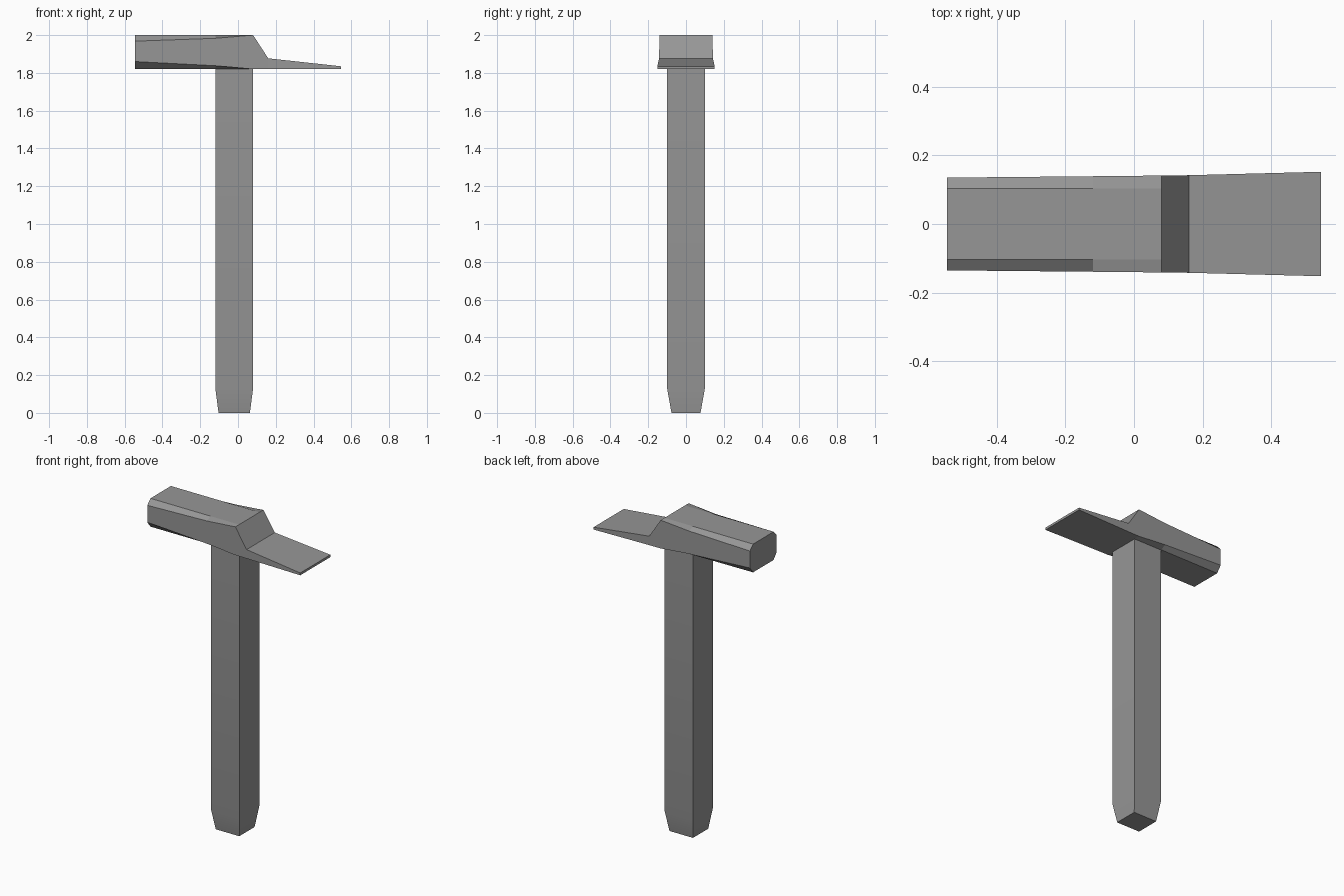
import bpy
import bmesh
import math

if "Cube" in bpy.data.objects:
    bpy.data.objects.remove(bpy.data.objects["Cube"])

# Dark grey finish shared by both parts
grey = bpy.data.materials.new("dark_grey")
grey.diffuse_color = (0.306, 0.306, 0.306, 1)
grey.use_nodes = True
grey.node_tree.nodes["Principled BSDF"].inputs["Base Color"].default_value = grey.diffuse_color


def loft(name, rings):
    """Skin a list of equal-length point rings and cap both ends."""
    bm = bmesh.new()
    loops = [[bm.verts.new(p) for p in ring] for ring in rings]
    n = len(loops[0])
    for a, b in zip(loops, loops[1:]):
        for i in range(n):
            j = (i + 1) % n
            bm.faces.new((a[i], a[j], b[j], b[i]))
    bm.faces.new(loops[0])
    bm.faces.new(loops[-1])
    bmesh.ops.recalc_face_normals(bm, faces=bm.faces)
    mesh = bpy.data.meshes.new(name)
    bm.to_mesh(mesh)
    bm.free()
    mesh.materials.append(grey)
    obj = bpy.data.objects.new(name, mesh)
    bpy.context.collection.objects.link(obj)
    return obj


# Handle: square post with a softly shaded taper at the butt
def square(z, hx, hy):
    cx = -0.02
    return [(cx - hx, -hy, z), (cx + hx, -hy, z), (cx + hx, hy, z), (cx - hx, hy, z)]


handle = loft("handle", [square(0, 0.083, 0.077), square(0.13, 0.1, 0.1), square(1.82, 0.1, 0.1)])
bpy.context.view_layer.objects.active = handle
handle.select_set(True)
bpy.ops.object.shade_smooth_by_angle(angle=math.radians(30))


# Head: eight-sided sections, chamfers fading out into the flat blade
def section(x, half, flat, top, side_top, side_bottom, bottom=1.82):
    right = [(x, flat, bottom), (x, half, side_bottom), (x, half, side_top), (x, flat, top)]
    return right + [(px, -py, pz) for px, py, pz in reversed(right)]


loft("hammer_head", [
    section(-0.545, 0.135, 0.103, 2.0, 1.968, 1.86),    # striking face
    section(-0.12, 0.139, 0.103, 2.0, 1.983, 1.838),    # chamfer start
    section(0.08, 0.141, 0.103, 2.0, 2.0, 1.82),        # square shoulder
    section(0.16, 0.142, 0.103, 1.877, 1.877, 1.82),    # foot of the slope
    section(0.545, 0.152, 0.11, 1.835, 1.835, 1.82),    # blade tip
])
